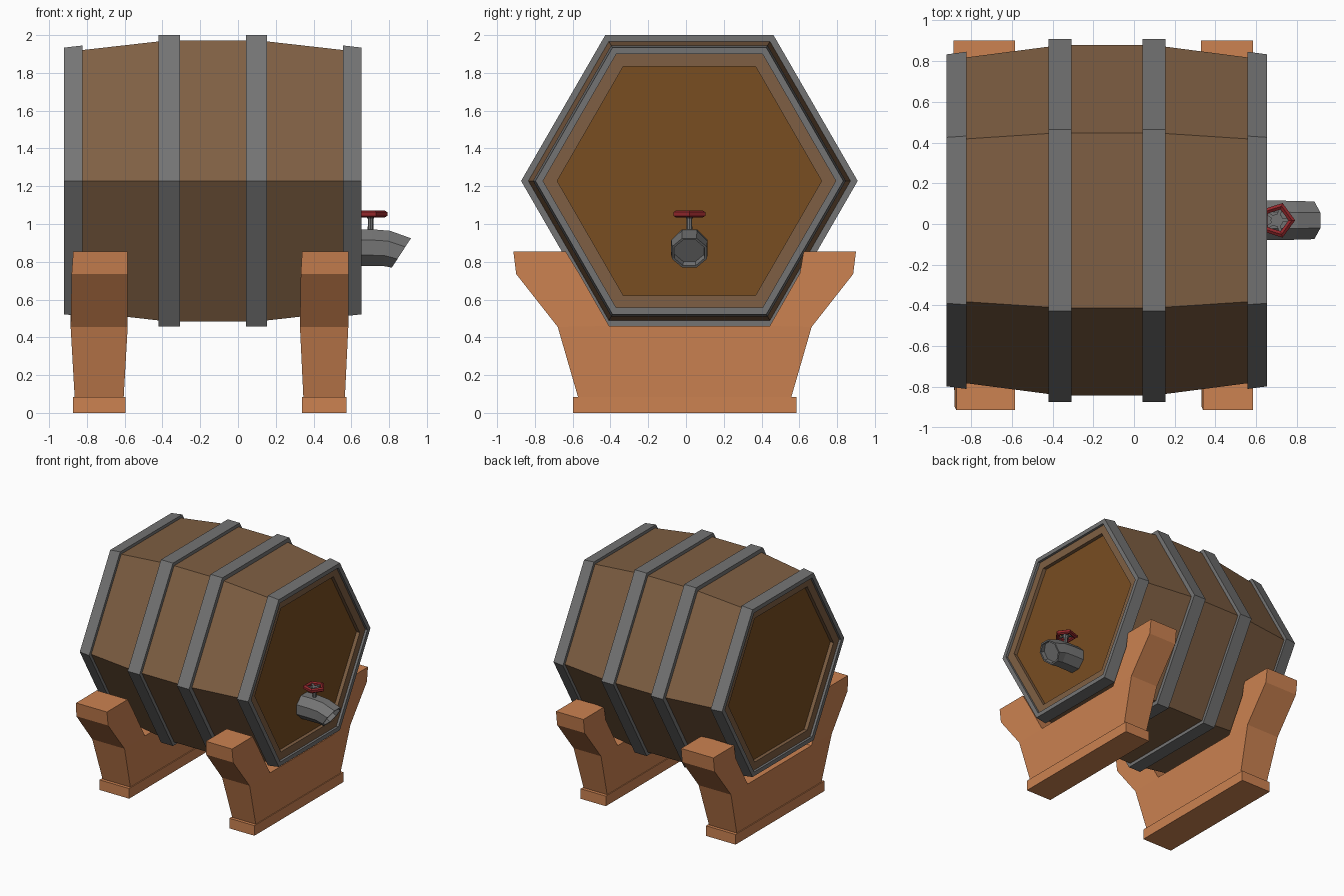
import bpy, bmesh
from math import sin, cos, pi, radians
from mathutils import Matrix, Vector

cube = bpy.data.objects.get("Cube")
if cube:
    bpy.data.objects.remove(cube)

CY, CZ = 0.018, 1.228     # barrel axis
MID = -0.133              # barrel middle along x


def material(name, r, g, b):
    lin = [((c / 255 + 0.055) / 1.055) ** 2.4 for c in (r, g, b)] + [1]
    m = bpy.data.materials.new(name)
    m.use_nodes = True
    m.diffuse_color = lin
    m.node_tree.nodes["Principled BSDF"].inputs["Base Color"].default_value = lin
    return m


wood = material("stave_wood", 127, 95, 67)
lid_wood = material("lid_wood", 120, 77, 33)
stand_wood = material("stand_wood", 204, 130, 81)
iron = material("iron", 116, 116, 116)
red = material("red_handle", 148, 40, 44)


def finish(name, bm, *mats):
    bmesh.ops.recalc_face_normals(bm, faces=bm.faces)
    me = bpy.data.meshes.new(name)
    bm.to_mesh(me)
    bm.free()
    for m in mats:
        me.materials.append(m)
    ob = bpy.data.objects.new(name, me)
    bpy.context.collection.objects.link(ob)
    return ob


def loft(name, rings, sides, mats, phase=0.0, loop=False):
    """Polygon rings (x, z, radius, tilt) along x; capped, or joined end to start."""
    bm = bmesh.new()
    loops = []
    for x, z, r, tilt in rings:
        a = radians(tilt)
        loop_verts = []
        for i in range(sides):
            t = phase + 2 * pi * i / sides
            up = r * sin(t)
            loop_verts.append(bm.verts.new((x + up * sin(a), CY + r * cos(t), z + up * cos(a))))
        loops.append(loop_verts)
    pairs = list(zip(loops, loops[1:]))
    if loop:
        pairs.append((loops[-1], loops[0]))
    for a, b in pairs:
        for i in range(sides):
            j = (i + 1) % sides
            bm.faces.new((a[i], a[j], b[j], b[i]))
    if not loop:
        for cap in (loops[0], loops[-1]):
            bm.faces.new(cap).material_index = len(mats) - 1
    return finish(name, bm, *mats)


# Barrel: bulging staves, rim and slightly recessed lids, symmetric about MID
half = [(0.737, 0.70), (0.767, 0.70), (0.767, 0.79), (0.232, 0.86)]
profile = [(MID - d, CZ, r, 0) for d, r in half]
profile += [(MID + d, CZ, r, 0) for d, r in reversed(half)]
loft("barrel", profile, 6, (wood, lid_wood))

# Hoops: two at the middle, two tapered ones at the ends
for side, label in ((-1, "right"), (1, "left")):
    for kind, band in (
        ("middle", [(0.175, 0.84), (0.175, 0.891), (0.287, 0.891), (0.287, 0.84)]),
        ("end", [(0.69, 0.775), (0.69, 0.828), (0.787, 0.815), (0.787, 0.775)]),
    ):
        loft(f"{kind}_hoop_{label}", [(MID + side * d, CZ, r, 0) for d, r in band],
             6, (iron,), loop=True)


def box(name, x, y, z, sx, sy, sz, mat):
    bm = bmesh.new()
    bmesh.ops.create_cube(bm, size=1)
    bmesh.ops.transform(bm, matrix=Matrix.Translation((x, y, z)) @ Matrix.Diagonal((sx, sy, sz, 1)),
                        verts=bm.verts)
    return finish(name, bm, mat)


# Stands: a foot and a cradle that hugs the barrel
# rows: height, outer half-width, inner half-width, relative thickness
ROWS = [(0.085, 0.565, None, 0.86), (0.455, 0.672, 0.425, 1.0),
        (0.735, 0.892, 0.585, 0.965), (0.855, 0.907, 0.63, 0.91)]
STAND_Y = -0.007


def cradle(name, x, thick):
    bm = bmesh.new()

    def v(y, z):
        return bm.verts.new((1, y, z))

    outer = {s: [v(STAND_Y + s * r[1], r[0]) for r in ROWS] for s in (-1, 1)}
    inner = {s: [v(CY + s * r[2], r[0] + 0.005) for r in ROWS[1:3]]
             + [v(STAND_Y + s * ROWS[3][2], ROWS[3][0])] for s in (-1, 1)}
    bm.faces.new((outer[-1][0], outer[1][0], outer[1][1], inner[1][0], inner[-1][0], outer[-1][1]))
    for s in (-1, 1):
        for k in (0, 1):
            bm.faces.new((outer[s][k + 1], outer[s][k + 2], inner[s][k + 1], inner[s][k]))
    bmesh.ops.recalc_face_normals(bm, faces=bm.faces)
    ext = bmesh.ops.extrude_face_region(bm, geom=bm.faces[:], use_keep_orig=True)
    for e in ext["geom"]:
        if isinstance(e, bmesh.types.BMVert):
            e.co.x = -1
    # The lower part narrows on both sides, the front arm only on its right side
    scale = {r[0]: r[3] for r in ROWS}
    for vert in bm.verts:
        near = min(scale, key=lambda z: abs(z - vert.co.z))
        narrow = near < 0.2 or (vert.co.x < 0 and vert.co.y < 0)
        vert.co.x = x + vert.co.x * thick * (scale[near] if narrow else 1)
    return finish(name, bm, stand_wood)


for label, x, thick in (("right", -0.735, 0.151), ("left", 0.456, 0.128)):
    cradle(f"cradle_{label}", x, thick)
    box(f"foot_{label}", x, STAND_Y, 0.0425, thick * 1.83, 1.185, 0.085, stand_wood)

# Tap: bent octagonal spout with a hollow mouth
loft("tap_spout", [(0.59, 0.875, 0.105, 0), (0.71, 0.875, 0.105, 0), (0.785, 0.871, 0.103, 12),
                   (0.865, 0.847, 0.1, 33), (0.865, 0.847, 0.087, 33), (0.835, 0.866, 0.084, 33)],
     8, (iron,), phase=pi / 8)

# Tap stem with a flared top
HX, HZ = 0.702, 1.053
for name, r1, r2, low, high in (("tap_stem", 0.016, 0.014, 0.95, 1.03),
                                ("stem_flare", 0.014, 0.032, 1.025, 1.055)):
    bm = bmesh.new()
    bmesh.ops.create_cone(bm, cap_ends=True, segments=8, radius1=r1, radius2=r2, depth=high - low,
                          matrix=Matrix.Translation((HX, CY, (low + high) / 2)))
    finish(name, bm, iron)

# Five-sided wheel handle with spokes
for i in range(5):
    a = 2 * pi * i / 5
    spoke = box(f"handle_spoke_{i + 1}", 0.035, 0, 0, 0.07, 0.016, 0.012, iron)
    spoke.matrix_world = Matrix.Translation((HX, CY, HZ)) @ Matrix.Rotation(a, 4, "Z")

bm = bmesh.new()
rim = []
for i in range(5):
    a = 2 * pi * i / 5
    out = Vector((cos(a), sin(a), 0))
    rim.append([bm.verts.new(Vector((HX, CY, HZ)) + out * (0.073 + 0.019 * cos(t))
                             + Vector((0, 0, 0.019 * sin(t))))
                for t in (pi / 6 + pi * k / 3 for k in range(6))])
for i in range(5):
    a, b = rim[i], rim[(i + 1) % 5]
    for k in range(6):
        n = (k + 1) % 6
        bm.faces.new((a[k], b[k], b[n], a[n]))
finish("handle_rim", bm, red)
